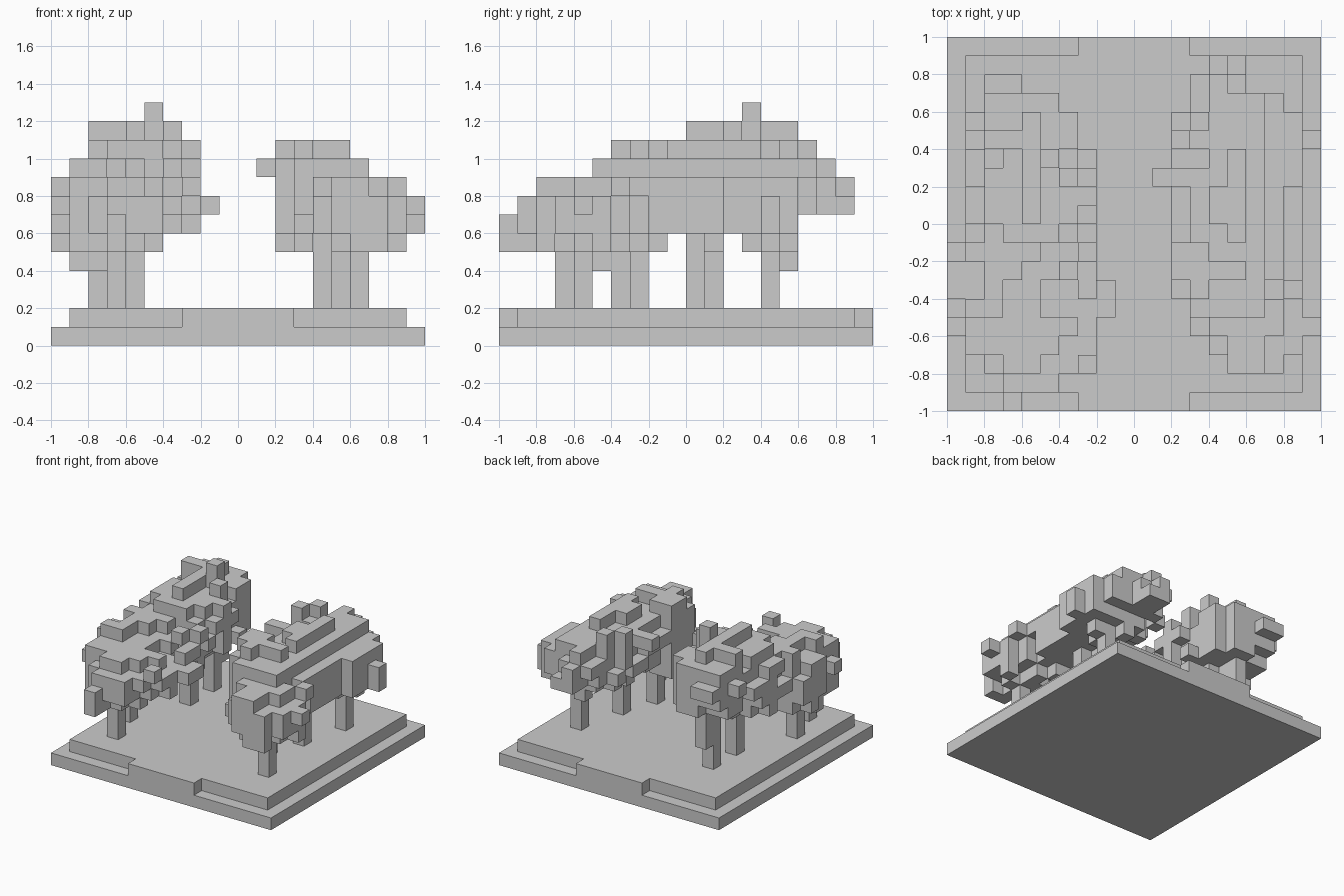
import bpy
import bmesh
import random
from mathutils import Vector

cube = bpy.data.objects.get("Cube")
if cube:
    bpy.data.objects.remove(cube, do_unlink=True)

random.seed(11)
UNIT = 0.1  # edge of one block

grey = bpy.data.materials.new("light_grey")
grey.use_nodes = True
grey.diffuse_color = (0.6, 0.6, 0.6, 1)
grey.node_tree.nodes["Principled BSDF"].inputs["Base Color"].default_value = grey.diffuse_color

SIDES = [Vector(side) for side in
         ((1, 0, 0), (-1, 0, 0), (0, 1, 0), (0, -1, 0), (0, 0, 1), (0, 0, -1))]


def add_object(name, bm):
    mesh = bpy.data.meshes.new(name)
    bm.to_mesh(mesh)
    bm.free()
    mesh.materials.append(grey)
    obj = bpy.data.objects.new(name, mesh)
    bpy.context.collection.objects.link(obj)


def block_mesh(name, cells):
    """Skin a set of grid cells with only the outer faces."""
    bm = bmesh.new()
    corners = {}

    def corner(point):
        key = tuple(round(c * 2) for c in point)
        if key not in corners:
            x, y, z = point
            corners[key] = bm.verts.new((x * UNIT - 1, y * UNIT - 1, z * UNIT))
        return corners[key]

    for cell in sorted(cells):
        middle = Vector(cell) + Vector((0.5, 0.5, 0.5))
        for side in SIDES:
            if tuple(int(c) for c in Vector(cell) + side) in cells:
                continue
            u = Vector((side.y, side.z, side.x)) / 2
            v = side.cross(u)
            face = middle + side / 2
            bm.faces.new([corner(face + d) for d in (-u - v, u - v, u + v, v - u)])
    add_object(name, bm)


def box(name, low, high):
    """Axis-aligned box between two corners."""
    bm = bmesh.new()
    bmesh.ops.create_cube(bm, size=1)
    low, high = Vector(low), Vector(high)
    for vert in bm.verts:
        vert.co = (low + high) / 2 + vert.co * (high - low)
    add_object(name, bm)


# Ground slab and the raised lawn with a path reaching both edges
box("ground_slab", (-1, -1, 0), (1, 1, UNIT))
lawn = {(x, y, 1) for x in range(20) for y in range(20)
        if 0 < x < 19 and 0 < y < 19 or 7 <= x < 13}
block_mesh("raised_lawn", lawn)

# Row by row width limits of each grove, from front to back
LEFT_ROWS = [(3, 4), (3, 6), (2, 8), (1, 8), (0, 8), (1, 9), (0, 9), (0, 8), (0, 8),
             (1, 8), (1, 8), (1, 8), (1, 8), (1, 8), (2, 7), (1, 7), (2, 6), (2, 4)]
RIGHT_ROWS = [None, None, (15, 18), (14, 19), (13, 20), (13, 19), (12, 19), (12, 18),
              (12, 18), (12, 18), (12, 18), (12, 18), (12, 19), (12, 19), (12, 20),
              (12, 19), (13, 18), (13, 16), (14, 16)]


def row_top(y):
    for limit, top in ((1, 7), (2, 8), (5, 9), (6, 10), (10, 11), (16, 12), (17, 11), (18, 10)):
        if y < limit:
            return top
    return 9


def row_bottom(y):
    return 7 if y > 15 else 6 if y == 12 else 5


COLUMN_TOP = {0: 9, 1: 10, 5: 12, 7: 11, 8: 8, 11: 10, 12: 11, 13: 11, 14: 11,
              15: 11, 16: 10, 17: 9, 18: 9, 19: 8}
COLUMN_BOTTOM = {6: 6, 7: 6, 8: 7, 11: 9, 19: 6}

# Trees: trunk cell x, y, crown middle height, crown half height, crown radius
LEFT_TREES = [(3, 3, 7, 2.2, 3.2), (2, 6, 7.4, 2.6, 3.2),
              (4, 11, 8.6, 3.1, 3.5), (4, 14, 9.2, 3.0, 2.9)]
RIGHT_TREES = [(16, 4, 7, 2.2, 3.0), (14, 7, 8.2, 3.0, 3.1),
               (15, 10, 8.2, 3.0, 3.2), (16, 14, 8.0, 2.9, 3.8)]


def grove(name, trees, rows, tips):
    leaves = set(tips)
    for y, span in enumerate(rows):
        for x in range(*span) if span else ():
            low = max(COLUMN_BOTTOM.get(x, 5), row_bottom(y))
            high = min(COLUMN_TOP.get(x, 12), row_top(y))
            column = set()
            crowns = []
            for tx, ty, tz, half, radius in trees:
                flat = ((x - tx) ** 2 + (y - ty) ** 2) / radius ** 2
                crowns.append((flat, tz))
                # One wobble per column and a smaller one per block
                edge = random.uniform(0.6, 1.15)
                for z in range(low, high):
                    lift = ((z + 0.5 - tz) / half) ** 2
                    if flat + lift < edge + random.uniform(-0.15, 0.15):
                        column.add((x, y, z))
            # Thin twigs fill the rim of the crown
            if not column:
                level = int(min(crowns)[1]) + random.choice((-1, 0, 0, 1))
                column.add((x, y, max(low, min(high - 1, level))))
            leaves |= column
    block_mesh(name + "_foliage", leaves)
    for number, (tx, ty, tz, half, radius) in enumerate(trees, 1):
        x, y = tx * UNIT - 1, ty * UNIT - 1
        box(f"{name}_trunk_{number}", (x, y, 2 * UNIT),
            (x + UNIT, y + UNIT, int(tz) * UNIT - 0.01))


def stack(x, y, low, high):
    """Short column of blocks at the tip of a branch."""
    return [(x, y, z) for z in range(low, high)]


# Two groves with a few loose blocks at the tips
grove("left_grove", LEFT_TREES, LEFT_ROWS,
      stack(5, 13, 11, 13) + stack(1, 5, 4, 6) + stack(2, 5, 4, 6) + stack(4, 15, 4, 7)
      + stack(3, 0, 5, 7) + stack(3, 1, 5, 8) + stack(6, 12, 10, 12)
      + stack(7, 11, 9, 11) + stack(7, 4, 6, 8))
grove("right_grove", RIGHT_TREES, RIGHT_ROWS,
      stack(11, 12, 9, 10) + stack(12, 12, 9, 10) + stack(14, 18, 7, 9)
      + stack(15, 18, 7, 8) + stack(14, 17, 7, 10) + stack(15, 17, 7, 9)
      + stack(12, 14, 8, 11) + stack(13, 15, 8, 11) + stack(12, 8, 5, 7))
